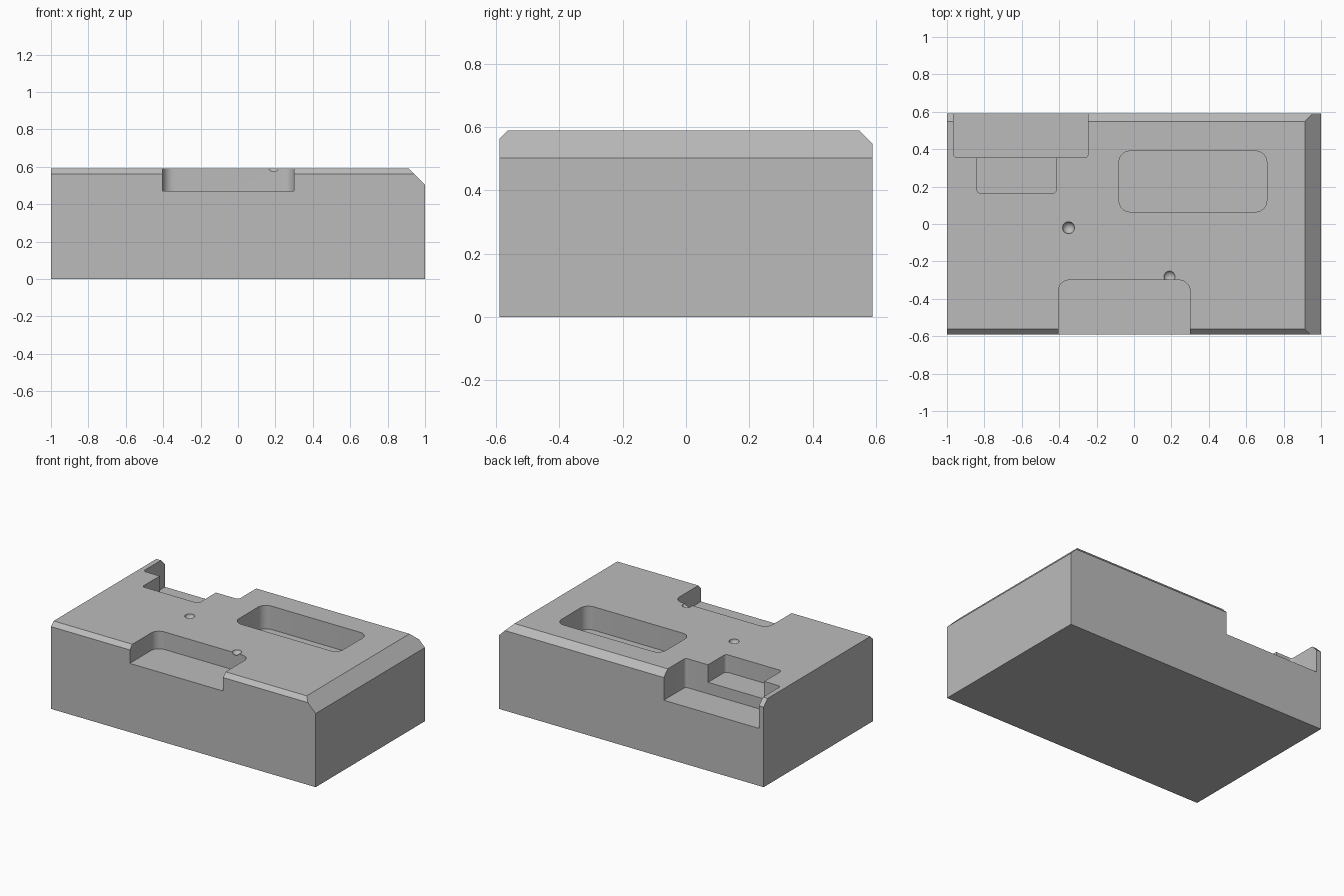
import bpy
import bmesh
from math import pi, cos, sin, radians
from mathutils import Vector

if "Cube" in bpy.data.objects:
    bpy.data.objects.remove(bpy.data.objects["Cube"], do_unlink=True)

HX, HY, TOP = 1.0, 0.59, 0.59


def new_object(name, bm):
    bmesh.ops.recalc_face_normals(bm, faces=bm.faces)
    mesh = bpy.data.meshes.new(name)
    bm.to_mesh(mesh)
    bm.free()
    obj = bpy.data.objects.new(name, mesh)
    bpy.context.collection.objects.link(obj)
    return obj


def chamfer(bm, point, normal):
    """Slice off everything beyond a plane and close the cut."""
    geom = bm.verts[:] + bm.edges[:] + bm.faces[:]
    cut = bmesh.ops.bisect_plane(bm, geom=geom, plane_co=point,
                                 plane_no=normal, clear_outer=True)
    edges = [e for e in cut["geom_cut"] if isinstance(e, bmesh.types.BMEdge)]
    bmesh.ops.contextual_create(bm, geom=edges)


def pocket_cutter(name, x0, x1, y0, y1, floor, radius, steps=10):
    """Rounded rectangle prism reaching from the floor to above the block."""
    bm = bmesh.new()
    centres = [(x1 - radius, y1 - radius), (x0 + radius, y1 - radius),
               (x0 + radius, y0 + radius), (x1 - radius, y0 + radius)]
    ring = []
    for quarter, (cx, cy) in enumerate(centres):
        for i in range(steps + 1):
            a = (quarter + i / steps) * pi / 2
            ring.append(bm.verts.new((cx + radius * cos(a),
                                      cy + radius * sin(a), floor)))
    base = bm.faces.new(ring)
    top = bmesh.ops.extrude_face_region(bm, geom=[base])["geom"]
    verts = [v for v in top if isinstance(v, bmesh.types.BMVert)]
    bmesh.ops.translate(bm, verts=verts, vec=(0, 0, TOP + 0.2 - floor))
    return new_object(name, bm)


def dimple_cutter(name, x, y, radius, depth):
    """Shallow ball that leaves a round dimple in the top face."""
    bm = bmesh.new()
    bmesh.ops.create_uvsphere(bm, u_segments=32, v_segments=17, radius=radius)
    bmesh.ops.scale(bm, verts=bm.verts, vec=(1, 1, depth / radius))
    bmesh.ops.translate(bm, verts=bm.verts, vec=(x, y, TOP))
    return new_object(name, bm)


# Solid block with chamfers along the left, front and back top edges
bm = bmesh.new()
bmesh.ops.create_cube(bm, size=1)
bmesh.ops.scale(bm, verts=bm.verts, vec=(2 * HX, 2 * HY, TOP))
bmesh.ops.translate(bm, verts=bm.verts, vec=(0, 0, TOP / 2))
for point, normal in [((HX - 0.087, 0, TOP), (1, 0, 1)),
                      ((0, -HY + 0.028, TOP), (0, -1, 1)),
                      ((0, HY - 0.043, TOP), (0, 1, 1))]:
    chamfer(bm, Vector(point), Vector(normal).normalized())
block = new_object("machined_block", bm)

# Pockets and dimples; open pockets run out past the block's sides
cutters = [
    pocket_cutter("front_pocket_cutter", -0.405, 0.30, -0.8, -0.30, 0.47, 0.06),
    pocket_cutter("closed_pocket_cutter", -0.08, 0.71, 0.065, 0.39, 0.43, 0.06),
    pocket_cutter("back_pocket_cutter", -0.965, -0.245, 0.355, 0.8, 0.392, 0.02),
    pocket_cutter("back_step_cutter", -0.84, -0.415, 0.165, 0.5, 0.47, 0.02),
    dimple_cutter("middle_dimple_cutter", -0.35, -0.02, 0.032, 0.03),
    dimple_cutter("front_dimple_cutter", 0.19, -0.282, 0.03, 0.02),
]
bpy.ops.object.select_all(action="DESELECT")
block.select_set(True)
bpy.context.view_layer.objects.active = block
for cutter in cutters:
    cutter.hide_render = True
    mod = block.modifiers.new(cutter.name, "BOOLEAN")
    mod.operation = "DIFFERENCE"
    mod.solver = "EXACT"
    mod.object = cutter
    bpy.ops.object.modifier_apply(modifier=mod.name)
    bpy.data.objects.remove(cutter, do_unlink=True)

# Plain grey metal
grey = bpy.data.materials.new("plain_grey")
grey.use_nodes = True
colour = (0.5, 0.5, 0.5, 1)
grey.diffuse_color = colour
grey.node_tree.nodes["Principled BSDF"].inputs["Base Color"].default_value = colour
block.data.materials.clear()
block.data.materials.append(grey)

bpy.ops.object.shade_smooth_by_angle(angle=radians(30))
